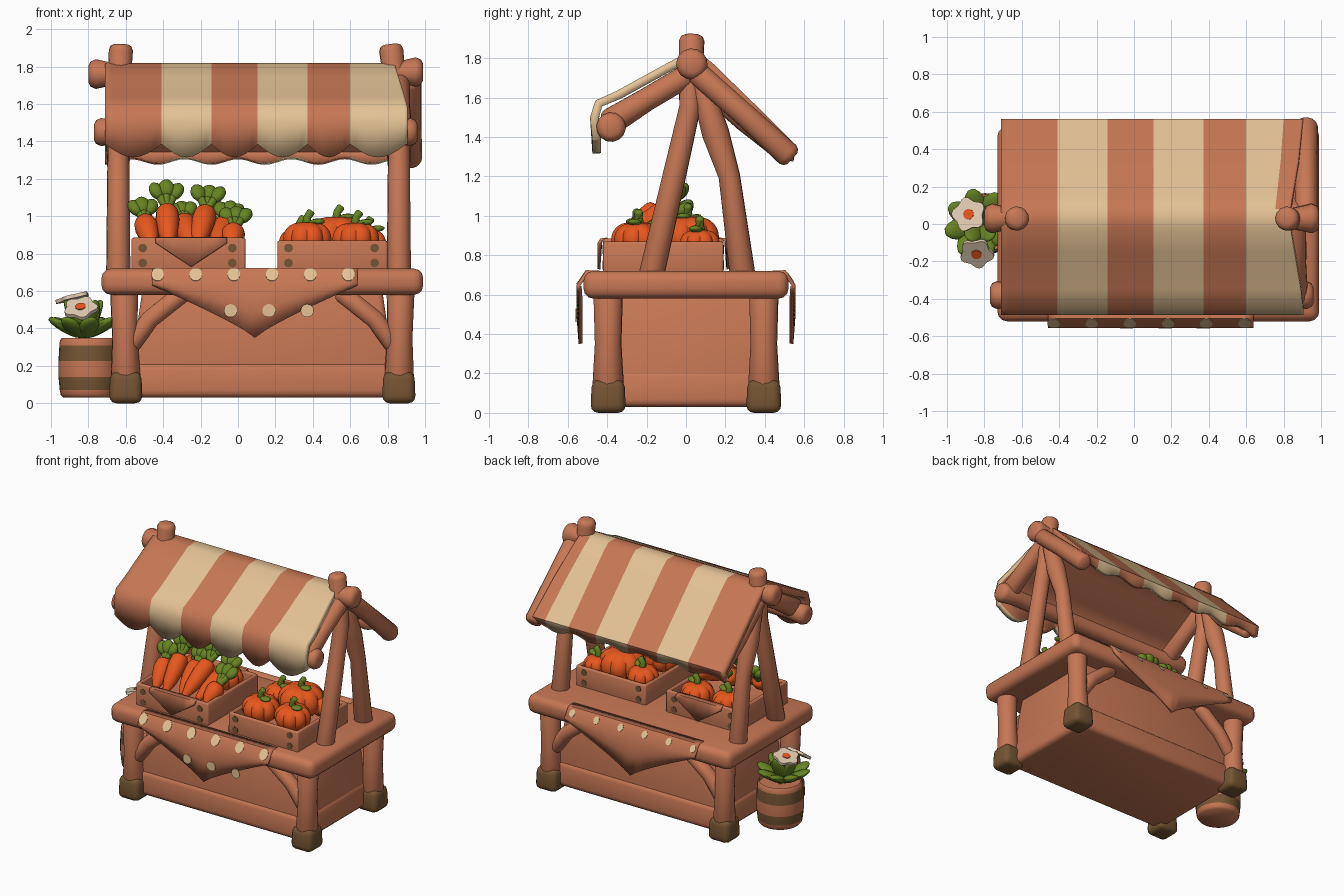
import bpy, bmesh, math, random
from mathutils import Vector, Matrix, Quaternion

random.seed(4)
if "Cube" in bpy.data.objects:
    bpy.data.objects.remove(bpy.data.objects["Cube"])


def material(name, r, g, b):
    m = bpy.data.materials.new(name)
    m.use_nodes = True
    m.diffuse_color = (r, g, b, 1)
    m.node_tree.nodes["Principled BSDF"].inputs["Base Color"].default_value = (r, g, b, 1)
    return m


WOOD = material("terracotta wood", 0.57, 0.185, 0.09)
CREAM = material("cream cloth", 0.77, 0.54, 0.3)
BROWN = material("dark brown", 0.18, 0.09, 0.033)
ORANGE = material("vegetable orange", 0.8, 0.095, 0.013)
GREEN = material("leaf green", 0.135, 0.23, 0.017)
PETAL = material("petal white", 0.78, 0.62, 0.46)


def finish(name, bm, *mats, recalc=True):
    if recalc:
        bmesh.ops.recalc_face_normals(bm, faces=bm.faces)
    me = bpy.data.meshes.new(name)
    bm.to_mesh(me)
    bm.free()
    ob = bpy.data.objects.new(name, me)
    bpy.context.collection.objects.link(ob)
    for m in mats:
        me.materials.append(m)
    bpy.ops.object.select_all(action="DESELECT")
    ob.select_set(True)
    bpy.context.view_layer.objects.active = ob
    bpy.ops.object.shade_smooth_by_angle(angle=math.radians(50))
    return ob


def hollow(bm, rim, depth):
    """Sink the top face inside a rim."""
    top = max(bm.faces, key=lambda f: f.calc_center_median().z)
    bmesh.ops.inset_region(bm, faces=[top], thickness=rim)
    inner = bmesh.ops.extrude_face_region(bm, geom=[top])["geom"]
    bmesh.ops.delete(bm, geom=[top], context="FACES_ONLY")
    for v in (g for g in inner if isinstance(g, bmesh.types.BMVert)):
        v.co.z -= depth


def box(name, x, y, z, mat=WOOD, bevel=0.03, taper=1.0, sink=0):
    """Rounded box from (min, max) ranges, with a tapered top."""
    bm = bmesh.new()
    bmesh.ops.create_cube(bm, size=1)
    for v in bm.verts:
        k = taper if v.co.z > 0 else 1
        v.co = [(r[0] + r[1]) / 2 + c * s * (r[1] - r[0])
                for r, c, s in zip((x, y, z), v.co, (k, k, 1))]
    if sink:
        hollow(bm, 0.04, sink)
    bmesh.ops.bevel(bm, geom=bm.edges[:], offset=bevel, segments=3, affect="EDGES", profile=0.5)
    return finish(name, bm, mat)


def tube(name, pts, radii, mat=WOOD, sides=14, rounded=True, sink=0, extra=()):
    """Round beam along a path with a radius at each point."""
    pts = [Vector(p) for p in pts]
    radii = list(radii) if isinstance(radii, (list, tuple)) else [radii] * len(pts)
    if rounded:
        for end, nxt in ((0, 1), (-1, -2)):
            r, d = radii[end], (pts[nxt] - pts[end]).normalized()
            ring = [(pts[end], r * 0.55), (pts[end] + d * r * 0.15, r * 0.85), (pts[end] + d * r * 0.5, r)]
            if end == 0:
                pts[:1], radii[:1] = [p for p, _ in ring], [q for _, q in ring]
            else:
                pts[-1:], radii[-1:] = [p for p, _ in ring[::-1]], [q for _, q in ring[::-1]]
    bm = bmesh.new()
    rings, old, side = [], None, None
    for i, p in enumerate(pts):
        t = (pts[min(i + 1, len(pts) - 1)] - pts[max(i - 1, 0)]).normalized()
        side = t.orthogonal().normalized() if old is None else old.rotation_difference(t) @ side
        old = t
        rings.append([bm.verts.new(p + Quaternion(t, math.tau * k / sides) @ side * radii[i])
                      for k in range(sides)])
    for a, b in zip(rings, rings[1:]):
        for k in range(sides):
            j = (k + 1) % sides
            bm.faces.new((a[k], a[j], b[j], b[k]))
    bm.faces.new(rings[0])
    bm.faces.new(rings[-1])
    if sink:
        hollow(bm, 0.03, sink)
    return finish(name, bm, mat, *extra)


def blob(name, loc, direction, length, width, thick, mat=GREEN):
    """Flattened ellipsoid pointing along a direction."""
    bm = bmesh.new()
    bmesh.ops.create_uvsphere(bm, u_segments=12, v_segments=8, radius=1)
    rot = Vector(direction).to_track_quat("Z", "Y").to_matrix().to_4x4()
    bm.transform(Matrix.Translation(loc) @ rot @ Matrix.Diagonal((width, thick, length, 1)))
    return finish(name, bm, mat)


def plate(name, loc, normal, radius, mat, lobes=0, squash=1.0, thick=0.005):
    """Thin disc, optionally with petal lobes."""
    bm = bmesh.new()
    ring = []
    for k in range(30):
        a = math.tau * k / 30
        r = radius * (1 - 0.11 * (1 - math.cos(lobes * a)))
        ring.append(bm.verts.new((r * math.cos(a) * squash, r * math.sin(a), 0)))
    up = bmesh.ops.extrude_face_region(bm, geom=[bm.faces.new(ring)])["geom"]
    for v in (g for g in up if isinstance(g, bmesh.types.BMVert)):
        v.co.z += thick
    rot = Vector(normal).to_track_quat("Z", "Y").to_matrix().to_4x4()
    bm.transform(Matrix.Translation(loc) @ rot)
    return finish(name, bm, mat)


def sheet(name, columns, mats, rule, thick, material_shift=0):
    """Cloth from columns of points, upper side out, coloured by a rule on each face centre."""
    if columns[0][0][1] > columns[0][-1][1]:
        columns = columns[::-1]
    bm = bmesh.new()
    grid = [[bm.verts.new(p) for p in col] for col in columns]
    for a, b in zip(grid, grid[1:]):
        for j in range(len(a) - 1):
            f = bm.faces.new((a[j], b[j], b[j + 1], a[j + 1]))
            f.material_index = rule(f.calc_center_median())
    bm.normal_update()
    mod = finish(name, bm, *mats, recalc=False).modifiers.new("thickness", "SOLIDIFY")
    mod.thickness, mod.offset, mod.material_offset = thick, -1, material_shift


# Base, counter and legs
CX, HALF = 0.13, 0.73
box("plinth", (CX - 0.72, CX + 0.72), (-0.41, 0.41), (0.03, 0.22), bevel=0.04, taper=0.98)
box("lower_panel", (CX - 0.71, CX + 0.71), (-0.395, 0.395), (0.13, 0.62), taper=0.9)
box("counter", (CX - 0.86, CX + 0.86), (-0.52, 0.52), (0.58, 0.72), bevel=0.05)
for sx in (-1, 1):
    x = CX + sx * HALF
    for sy in (-1, 1):
        y = sy * 0.395
        tube("leg", [(x, y, 0.1), (x + sx * 0.005, y, 0.35), (x + sx * 0.01, y, 0.64)], [0.08, 0.068, 0.075])
        box("foot", (x - 0.09, x + 0.09), (y - 0.09, y + 0.09), (0, 0.17), BROWN, 0.04, 0.92)
        tube("corner_brace", [(x - sx * 0.02, y, 0.3), (x - sx * 0.13, y, 0.45), (x - sx * 0.32, y, 0.6)], 0.05)

    # Splayed posts and rafters
    px = CX - 0.02 + sx * 0.75
    top_x = 0.815 if sx > 0 else -0.625
    tube("front_post", [(px, -0.18, 0.68), (px, -0.06, 1.2), (px, 0.02, 1.55), (top_x, 0.03, 1.92)],
         [0.065, 0.06, 0.055, 0.065])
    tube("back_post", [(px, 0.29, 0.68), (px, 0.22, 1.2), (px, 0.15, 1.42), (px, 0.05, 1.75)],
         [0.065, 0.055, 0.07, 0.05])
    tube("front_rafter", [(px, 0.02, 1.72), (px, -0.2, 1.59), (px, -0.41, 1.46)], [0.06, 0.06, 0.07])
    rx = 0.92 if sx > 0 else -0.645
    drop = 0 if sx > 0 else 0.025
    tube("back_rafter", [(rx, 0.04, 1.74 - drop), (rx, 0.3, 1.51 - drop), (rx, 0.54 - drop, 1.29)],
         [0.06, 0.06, 0.065 - drop])
tube("ridge_pole", [(-0.8, 0.03, 1.76), (-0.6, 0.03, 1.76), (0.8, 0.03, 1.77), (0.99, 0.03, 1.77)],
     [0.08, 0.045, 0.045, 0.08])
tube("front_rail", [(-0.77, -0.38, 1.45), (-0.6, -0.38, 1.45), (0.8, -0.38, 1.45), (0.96, -0.38, 1.45)],
     [0.075, 0.06, 0.06, 0.075])

# Striped awning with a scalloped valance
edges = [-0.71, -0.408, -0.143, 0.105, 0.372, 0.6, 0.8, 0.905]
profile = [(-0.475, 1.385), (-0.487, 1.5), (-0.46, 1.585), (-0.35, 1.635), (-0.15, 1.745),
           (-0.02, 1.815), (0.08, 1.82), (0.14, 1.77), (0.34, 1.575), (0.562, 1.355), (0.545, 1.29)]
columns = []
for i, (a, b) in enumerate(zip(edges, edges[1:])):
    for k in range(8 + (i == 6)):
        x = a + (b - a) * k / 8
        u = (x - 0.6) / 0.3 if x > 0.6 else k / 8
        col = []
        for j, (y, z) in enumerate(profile):
            pinch = 0.75 + 0.25 * min(1, abs(y - 0.03) / 0.45)
            if j == 0:
                z -= 0.07 * math.sin(math.pi * min(1, u))
            if j == len(profile) - 1:
                z += 0.015 * math.cos(x * 22)
            col.append((0.6 + (x - 0.6) * pinch if x > 0.6 else x, y, z))
        columns.append(col)


def stripe(c):
    if c.x > 0.6:
        pinch = 0.75 + 0.25 * min(1, abs(c.y - 0.03) / 0.45)
        return int(c.y > 0.08 and c.x > 0.6 + 0.2 * pinch)
    return 1 - sum(c.x > e for e in edges[1:5]) % 2


sheet("awning", columns, (CREAM, WOOD), stripe, 0.045, 1)

# Pointed cloths over both long counter edges, with spots
for sy, side in ((-1, "front"), (1, "back")):
    cols = []
    for k in range(21):
        t = k / 10 - 1
        low = 0.35 + 0.28 * abs(t) ** 0.85
        x = 0.09 + 0.55 * t
        cols.append([(x, sy * 0.44, 0.723), (x, sy * 0.505, 0.724), (x, sy * 0.556, 0.65),
                     (x, sy * 0.556, (0.645 + low) / 2), (x, sy * 0.545, low)])
    sheet(side + "_cloth", cols, (WOOD,), lambda c: 0, 0.02)
    for i in range(6):
        plate(side + "_edge_spot", (-0.43 + i * 0.204, sy * 0.5285, 0.687), (0, sy * 0.074, 0.051),
              0.042 if sy < 0 else 0.028, CREAM, squash=0.8)
    if sy < 0:
        for i in range(3):
            plate("hanging_spot", (-0.04 + i * 0.205, -0.555, 0.495), (0, -1, 0), 0.035, CREAM)

# Crates with nail heads
for name, x0, x1, top in (("carrot_crate", -0.57, 0.04, 0.885), ("pumpkin_crate", 0.21, 0.8, 0.87)):
    box(name, (x0, x1), (-0.42, 0.19), (0.7, top), bevel=0.012, sink=0.08)
    for x in (x0 + 0.06, x1 - 0.07):
        for z in (0.75, 0.83):
            for y, n in ((-0.418, -1), (0.188, 1)):
                plate("nail_head", (x, y, z), (0, n, 0), 0.023, BROWN)
for y in (-0.43, 0.2):
    s = -1 if y < 0 else 1
    sheet("crate_cloth", [[(-0.25 + 0.19 * t, y - s * 0.03, 0.89), (-0.25 + 0.19 * t, y + s * 0.005, 0.885),
                           (-0.25 + 0.19 * t, y + s * 0.02, 0.73 + 0.13 * abs(t))]
                          for t in (-1, -0.5, 0, 0.5, 1)], (WOOD,), lambda c: 0, 0.015)

# Carrots with leafy tops: tip x, tip y, crown x, crown y, crown z
carrots = [(-0.46, -0.34, -0.5, -0.16, 0.98), (-0.37, -0.35, -0.38, -0.14, 1.04), (-0.25, -0.32, -0.29, -0.08, 0.98),
           (-0.22, -0.34, -0.17, -0.1, 1.03), (-0.12, -0.32, -0.06, -0.06, 0.97), (-0.04, -0.34, -0.02, -0.2, 0.93)]
for i, (x, y, cx, cy, cz) in enumerate(carrots):
    tip, crown = Vector((x, y, 0.84)), Vector((cx, cy, cz))
    tube("carrot", [tip, tip.lerp(crown, 0.3), tip.lerp(crown, 0.7), crown], [0.025, 0.05, 0.064, 0.06], ORANGE)
    out = ((crown - tip).normalized() + Vector((0, 0.1, 0.5))).normalized()
    for k in range(3):
        d = (out + Vector(((k - 1) * 0.45, random.uniform(-0.2, 0.2), 0))).normalized()
        end = crown + d * (0.12 if i % 2 else 0.09)
        tube("carrot_stalk", [crown - d * 0.02, end], 0.022, GREEN, 8)
        blob("carrot_leaf", end, d, 0.052, 0.045, 0.034)


# Ribbed pumpkins with stems
def pumpkin(x, y, z, r):
    bm = bmesh.new()
    bmesh.ops.create_uvsphere(bm, u_segments=48, v_segments=16, radius=r)
    for v in bm.verts:
        a, flat = math.atan2(v.co.y, v.co.x), math.hypot(v.co.x, v.co.y) / r
        k = 0.88 + 0.12 * abs(math.sin(a * 4)) ** 0.6
        v.co = (v.co.x * k + x, v.co.y * k + y, z + v.co.z * (0.62 + 0.18 * flat))
    finish("pumpkin", bm, ORANGE)
    top = z + r * 0.55
    tube("pumpkin_stem", [(x, y, top), (x, y, top + 0.04), (x + 0.025, y, top + 0.075)], [0.026, 0.02, 0.022], GREEN, 8)
    blob("pumpkin_leaf", (x + 0.05, y - 0.02, top + 0.015), (1, -0.3, 0.1), 0.045, 0.035, 0.018)


for p in ((0.37, -0.25, 0.88, 0.135), (0.63, -0.24, 0.88, 0.13), (0.53, 0.01, 0.89, 0.165),
          (0.33, 0.05, 0.86, 0.115), (0.69, 0.07, 0.86, 0.105), (-0.4, 0.05, 0.86, 0.12), (-0.14, 0.06, 0.86, 0.12)):
    pumpkin(*p)

# Banded barrel planter
PX = -0.795
tub = tube("planter", [(PX, 0, z) for z in (0.03, 0.045, 0.07, 0.14, 0.225, 0.31, 0.335, 0.35)],
           [0.14, 0.153, 0.158, 0.165, 0.165, 0.16, 0.157, 0.148], WOOD, 24, False, 0.03, (BROWN,))
for f in tub.data.polygons:
    z = f.center.z
    f.material_index = int((0.07 < z < 0.14 or 0.225 < z < 0.31) and abs(f.normal.z) < 0.5)

# Leaves and flowers
for count, spread, tilt, size in ((8, 1.0, 0.55, 0.105), (5, 0.5, 1.0, 0.115)):
    for i in range(count):
        a = math.tau * (i + 0.3) / count
        d = Vector((math.cos(a) * spread, math.sin(a) * spread, tilt))
        blob("planter_leaf", Vector((PX - 0.03, 0, 0.35)) + d * 0.1, d, size, 0.058, 0.028)
for loc, n in (((-0.88, 0.05, 0.555), (-0.25, 0.1, 1)), ((-0.84, -0.15, 0.5), (-0.1, -0.6, 0.8))):
    loc, n = Vector(loc), Vector(n).normalized()
    tube("flower_stalk", [(PX, 0, 0.32), loc], 0.012, GREEN, 8)
    plate("flower", loc, n, 0.095, PETAL, lobes=5, thick=0.02)
    plate("flower_centre", loc + n * 0.02, n, 0.028, ORANGE)
